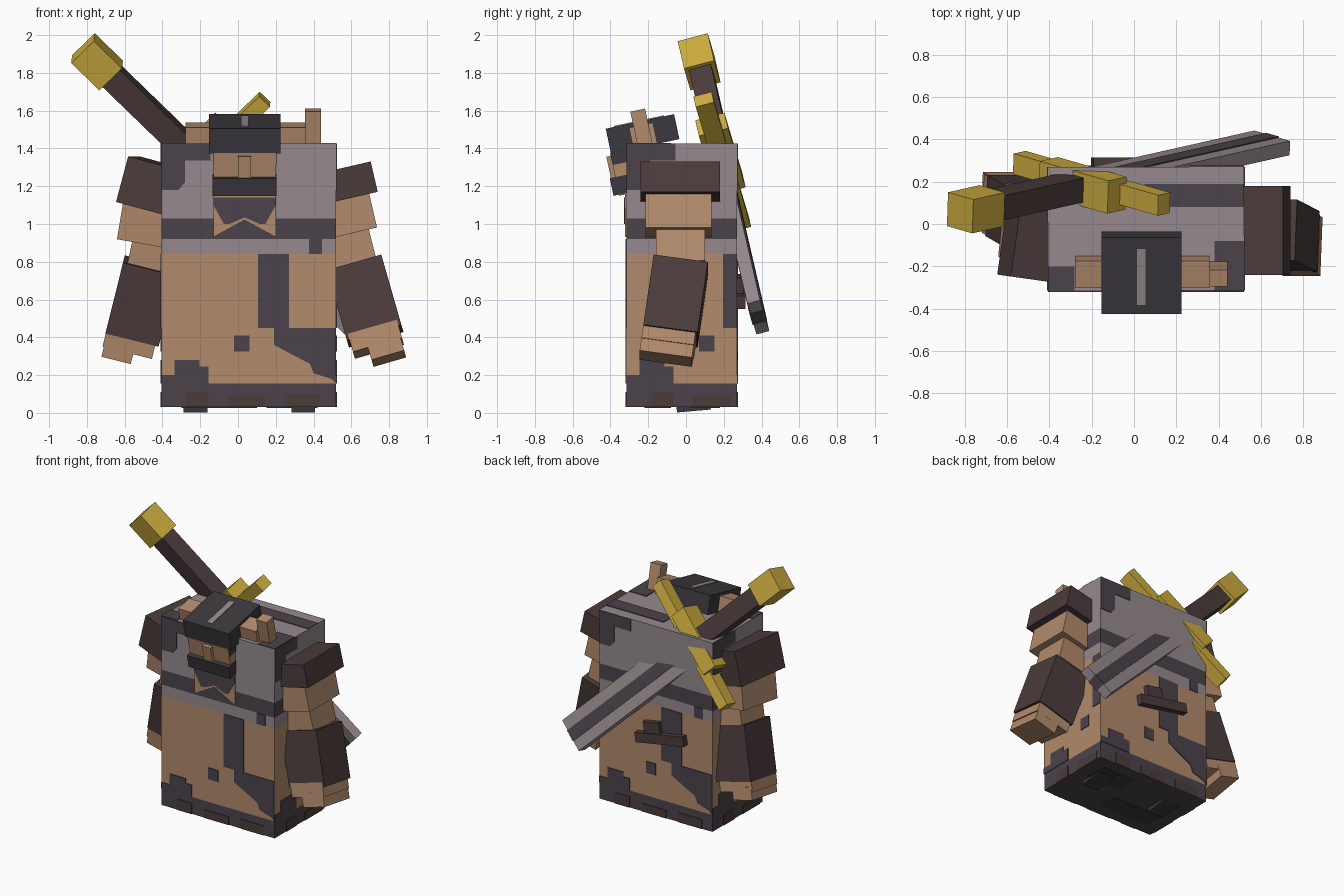
import bpy, bmesh, math
from mathutils import Matrix, Vector, Euler

old = bpy.data.objects.get("Cube")
if old:
    bpy.data.objects.remove(old, do_unlink=True)


def material(name, rgb):
    col = [(c / 255 / 12.92 if c < 11 else ((c / 255 + 0.055) / 1.055) ** 2.4) for c in rgb] + [1.0]
    m = bpy.data.materials.new(name)
    m.use_nodes = True
    m.diffuse_color = col
    m.node_tree.nodes["Principled BSDF"].inputs["Base Color"].default_value = col
    return m


GREY = material("stone grey", (150, 138, 141))
SLATE = material("dark slate", (75, 68, 75))
TAN = material("tan leather", (178, 139, 108))
UMBER = material("dark umber", (75, 60, 59))
COAL = material("charcoal", (60, 57, 62))
GOLD = material("gold", (206, 174, 64))


def add(name, bm, mats):
    bmesh.ops.recalc_face_normals(bm, faces=bm.faces)
    me = bpy.data.meshes.new(name)
    bm.to_mesh(me)
    bm.free()
    for m in mats:
        me.materials.append(m)
    ob = bpy.data.objects.new(name, me)
    bpy.context.collection.objects.link(ob)
    return ob


def box(name, centre, size, mat, rot=(0, 0, 0), frame=Matrix()):
    """Box turned by rot (degrees) about its centre, placed in a frame."""
    bm = bmesh.new()
    turn = Euler([math.radians(a) for a in rot]).to_matrix().to_4x4()
    bmesh.ops.create_cube(bm, size=1, matrix=frame @ Matrix.Translation(centre) @ turn
                          @ Matrix.Diagonal((*size, 1)))
    return add(name, bm, [mat])


def plate(name, points, place, normal, mat, thick=0.005):
    """Thin flat outline; place maps (u, v) to a point on the surface."""
    bm = bmesh.new()
    face = bm.faces.new([bm.verts.new(place(u, v)) for u, v in points])
    out = bmesh.ops.extrude_face_region(bm, geom=[face])
    verts = [g for g in out["geom"] if isinstance(g, bmesh.types.BMVert)]
    bmesh.ops.translate(bm, verts=verts, vec=Vector(normal) * thick)
    return add(name, bm, [mat])


def rect(u0, v0, u1, v1):
    return [(u0, v0), (u1, v0), (u1, v1), (u0, v1)]


# Torso block, cut into coloured bands by height
X0, X1, Y0, Y1, Z0, Z1 = -0.405, 0.52, -0.315, 0.27, 0.03, 1.425
bm = bmesh.new()
bmesh.ops.create_cube(bm, size=1, matrix=Matrix.Translation(((X0 + X1) / 2, (Y0 + Y1) / 2, (Z0 + Z1) / 2))
                      @ Matrix.Diagonal((X1 - X0, Y1 - Y0, Z1 - Z0, 1)))
bands = [(0.155, 1), (0.84, 2), (0.92, 0), (1.03, 1), (9, 0)]
for z, _ in bands[:-1]:
    bmesh.ops.bisect_plane(bm, geom=bm.verts[:] + bm.edges[:] + bm.faces[:],
                           plane_co=(0, 0, z), plane_no=(0, 0, 1))
for f in bm.faces:
    h = f.calc_center_median().z
    f.material_index = next(i for z, i in bands if h < z)
add("torso", bm, [GREY, SLATE, TAN])

# Patches repeated on the four sides, u measured from each side's left edge
patches = [
    ("strip", rect(0.51, 0.45, 0.675, 0.84), SLATE),
    ("slope", [(0.595, 0.45), (0.595, 0.36), (0.69, 0.31), (0.785, 0.26), (0.805, 0.21),
               (0.9, 0.18), (0.925, 0.155), (0.925, 0.45)], SLATE),
    ("spot", rect(0.385, 0.325, 0.465, 0.41), SLATE),
    ("blob", [(0, 0.155), (0.25, 0.155), (0.25, 0.245), (0.2, 0.245), (0.2, 0.28),
              (0.07, 0.28), (0.07, 0.2), (0, 0.2)], SLATE),
    ("corner", [(0, 1.18), (0.09, 1.18), (0.125, 1.22), (0.125, 1.335), (0.26, 1.335),
                (0.26, 1.425), (0, 1.425)], SLATE),
    ("drip", rect(0.78, 0.84, 0.85, 0.92), SLATE),
    ("hem_a", rect(0.13, 0.03, 0.25, 0.11), UMBER),
    ("hem_b", rect(0.35, 0.03, 0.55, 0.09), UMBER),
    ("hem_c", rect(0.65, 0.03, 0.84, 0.1), UMBER),
]
sides = [
    ("front", X1 - X0, lambda u, v: (X0 + u, Y0, v), (0, -1, 0)),
    ("back", X1 - X0, lambda u, v: (X1 - u, Y1, v), (0, 1, 0)),
    ("left", Y1 - Y0, lambda u, v: (X1, Y0 + u, v), (1, 0, 0)),
    ("right", Y1 - Y0, lambda u, v: (X0, Y1 - u, v), (-1, 0, 0)),
]
for side, width, place, normal in sides:
    for name, pts, mat in patches:
        if min(p[0] for p in pts) < width - 0.02:
            plate(f"{side}_{name}_patch", [(min(u, width), v) for u, v in pts], place, normal, mat)

# Patches on the top and underside
for i, r in enumerate([rect(0.05, 0.08, X1, 0.19), rect(0.38, Y0, X1, -0.08), rect(X0, Y0, -0.28, -0.2)]):
    plate(f"top_patch_{i}", r, lambda u, v: (u, v, Z1), (0, 0, 1), SLATE)
for i, r in enumerate([rect(-0.3, -0.22, 0.1, -0.08), rect(0.15, 0.02, 0.42, 0.18)]):
    plate(f"underside_patch_{i}", r, lambda u, v: (u, v, Z0), (0, 0, -1), COAL)

# Feet
for side, x in (("right", -0.225), ("left", 0.345)):
    box(f"{side}_foot", (x, 0.04, 0.03), (0.125, 0.18, 0.04), COAL, (5, 0, 0))

# Head, leaning forward
LEAN = (12, 0, 0)
CX = 0.035
box("head", (CX, -0.27, 1.285), (0.33, 0.22, 0.23), TAN, LEAN)
box("brow", (CX, -0.33, 1.355), (0.335, 0.13, 0.06), COAL, LEAN)
box("nose", (CX, -0.375, 1.305), (0.07, 0.07, 0.12), TAN, LEAN)
box("moustache", (CX, -0.34, 1.207), (0.34, 0.11, 0.095), COAL, LEAN)
box("hat", (CX, -0.23, 1.477), (0.378, 0.37, 0.135), COAL, LEAN)
hat = Matrix.Translation((CX, -0.23, 1.477)) @ Matrix.Rotation(math.radians(12), 4, "X")
plate("hat_stripe", rect(-0.02, -0.14, 0.02, 0.13), lambda u, v: hat @ Vector((u, v, 0.0675)),
      hat.to_3x3() @ Vector((0, 0, 1)), GREY)
box("horn_bar", (0.04, -0.225, 1.46), (0.635, 0.13, 0.13), TAN, LEAN)
box("horn_tip", (0.398, -0.235, 1.505), (0.085, 0.08, 0.2), TAN, LEAN)

# Forked beard lying on the chest
chest = lambda u, v: (CX + u, Y0, v)
plate("beard_tips", [(-0.165, 0.93), (0, 1.02), (0.165, 0.93), (0.165, 1.18), (-0.165, 1.18)],
      chest, (0, -1, 0), TAN, 0.008)
plate("beard", [(-0.11, 1.0), (-0.08, 1.0), (0, 1.035), (0.08, 1.0), (0.11, 1.0), (0.165, 1.1),
                (0.165, 1.14), (-0.165, 1.14), (-0.165, 1.1)],
      lambda u, v: (CX + u, Y0 - 0.007, v), (0, -1, 0), SLATE)

# Arms: part, centre, size, colour, turn
arms = {
    "left": [
        ("shoulder_pad", (0.575, -0.03, 1.217), (0.3, 0.42, 0.165), UMBER, (0, -13, 0)),
        ("upper_arm", (0.588, -0.04, 1.045), (0.26, 0.35, 0.19), TAN, (0, -13, 0)),
        ("elbow", (0.593, -0.03, 0.875), (0.24, 0.26, 0.2), TAN, (0, -14, 0)),
        ("forearm", (0.673, -0.055, 0.592), (0.3, 0.29, 0.39), UMBER, (-8, -16, 0)),
        ("hand", (0.73, -0.09, 0.39), (0.27, 0.28, 0.1), TAN, (-8, -16, 0)),
        ("fingers", (0.785, -0.1, 0.335), (0.18, 0.28, 0.1), TAN, (-8, -16, 0)),
    ],
    "right": [
        ("shoulder_pad", (-0.445, -0.05, 1.2), (0.29, 0.43, 0.25), UMBER, (0, 15, -8)),
        ("upper_arm", (-0.48, 0.0, 1.005), (0.26, 0.35, 0.19), TAN, (5, 10, -5)),
        ("elbow", (-0.452, 0.04, 0.84), (0.24, 0.26, 0.2), TAN, (6, 12, 0)),
        ("forearm", (-0.51, 0.06, 0.592), (0.29, 0.29, 0.39), UMBER, (8, 14, 0)),
        ("hand", (-0.57, 0.09, 0.385), (0.27, 0.28, 0.1), TAN, (8, 14, 0)),
        ("fingers", (-0.63, 0.1, 0.34), (0.16, 0.28, 0.09), TAN, (8, 14, 0)),
    ],
}
for side, parts in arms.items():
    for name, centre, size, mat, rot in parts:
        box(f"{side}_{name}", centre, size, mat, rot)

# Belt pouch bar on the back
box("back_bar", (0.0, 0.28, 0.62), (0.4, 0.07, 0.07), UMBER, (0, 10, 0))
box("back_bar_block", (0.07, 0.275, 0.68), (0.13, 0.06, 0.09), UMBER, (0, 10, 0))

# Sword slung across the back: local x runs to the tip, local z along the guard
ax = Vector((1.405, 0.315, -1.36)).normalized()
gz = Vector((0.70, -0.2, 0.67))
gz = (gz - ax * gz.dot(ax)).normalized()
sword = Matrix((ax, gz.cross(ax), gz)).transposed().to_4x4()
sword.translation = (-0.2, 0.192, 1.33)
box("sword_pommel", (-0.77, 0, 0), (0.21, 0.165, 0.17), GOLD, frame=sword)
box("sword_grip", (-0.38, 0, 0), (0.66, 0.12, 0.13), UMBER, frame=sword)
box("sword_blade", (0.6, 0, 0), (1.2, 0.07, 0.24), GREY, frame=sword)
box("sword_fuller", (0.602, 0, 0), (1.2, 0.08, 0.085), SLATE, frame=sword)
box("sword_guard", (-0.06, 0, 0), (0.12, 0.16, 0.46), GOLD, frame=sword)
for name, s in (("upper", 1), ("lower", -1)):
    box(f"sword_guard_{name}_arm", (0.0, 0, s * 0.32), (0.08, 0.1, 0.33), GOLD, frame=sword)
